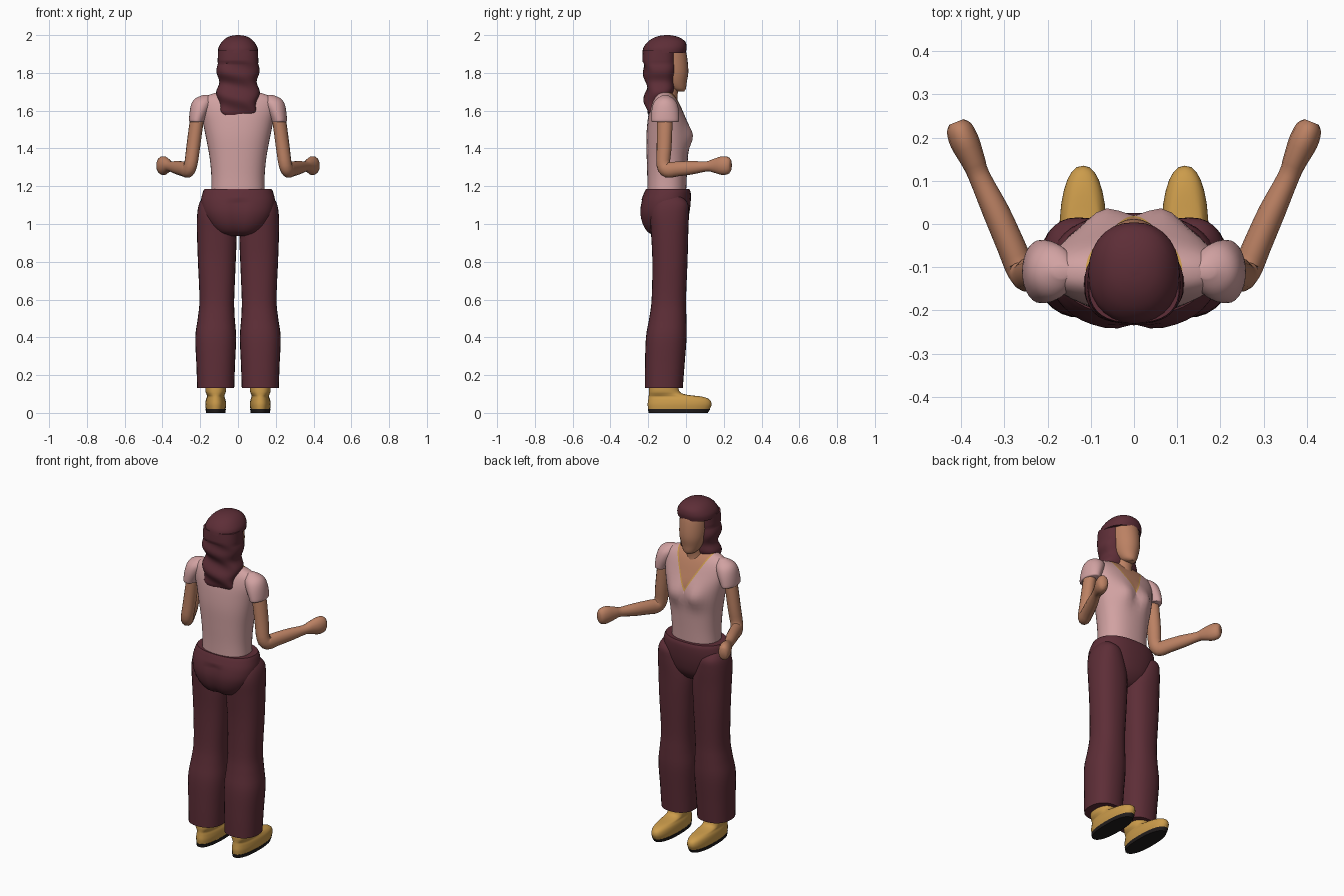
import bpy, bmesh, math
from mathutils import Vector

def material(name, rgb):
    m = bpy.data.materials.new(name)
    m.diffuse_color = (*rgb, 1)
    return m

SKIN = material("skin", (0.50, 0.22, 0.125))
PINK = material("pink cloth", (0.64, 0.36, 0.36))
WINE = material("wine cloth and hair", (0.11, 0.027, 0.038))
GOLD = material("gold leather", (0.60, 0.33, 0.07))
BLACK = material("black sole", (0.015, 0.012, 0.012))

def smooth_rows(rows, steps):
    """Catmull-Rom interpolation of number tuples."""
    out = []
    for i in range(len(rows) - 1):
        a, b, c, d = rows[max(i - 1, 0)], rows[i], rows[i + 1], rows[min(i + 2, len(rows) - 1)]
        for k in range(steps):
            t = k / steps
            out.append(tuple(0.5 * (2 * q + (r - p) * t + (2 * p - 5 * q + 4 * r - s) * t * t
                                    + (3 * q - p - 3 * r + s) * t ** 3) for p, q, r, s in zip(a, b, c, d)))
    return out + [rows[-1]]

def skin_rings(name, rings, mat):
    bm = bmesh.new()
    vs = [[bm.verts.new(p) for p in ring] for ring in rings]
    n = len(vs[0])
    for a, b in zip(vs, vs[1:]):
        for i in range(n):
            bm.faces.new((a[i], a[(i + 1) % n], b[(i + 1) % n], b[i]))
    bm.faces.new(vs[0])
    bm.faces.new(vs[-1])
    bmesh.ops.recalc_face_normals(bm, faces=bm.faces[:])
    me = bpy.data.meshes.new(name)
    bm.to_mesh(me)
    bm.free()
    me.materials.append(mat)
    ob = bpy.data.objects.new(name, me)
    bpy.context.collection.objects.link(ob)
    bpy.context.view_layer.objects.active = ob
    bpy.ops.object.select_all(action='DESELECT')
    ob.select_set(True)
    bpy.ops.object.shade_smooth_by_angle(angle=math.radians(45))
    return ob

def loft(name, rows, mat, side=1, n=28, e=2.0, steps=4, shape=None):
    """Rows are (z, centre x, half width, back y, front y)."""
    rings = []
    for z, cx, rx, y0, y1 in smooth_rows(rows, steps):
        ring = []
        for i in range(n):
            a = 2 * math.pi * i / n
            c, s = math.cos(a), math.sin(a)
            x = side * (cx + rx * math.copysign(abs(c) ** (2 / e), c))
            y = (y0 + y1) / 2 + (y1 - y0) / 2 * math.copysign(abs(s) ** (2 / e), s)
            p = Vector((x, y, z))
            ring.append(shape(p, s) if shape else p)
        rings.append(ring)
    return skin_rings(name, rings, mat)

def arm(name, rows, mat, side, n=14):
    """Rows are (x, y, z, sideways radius, other radius)."""
    rows = smooth_rows(rows, 3)
    pts = [Vector(r[:3]) for r in rows]
    u = Vector((0.93, -0.37, 0))
    rings = []
    for i, r in enumerate(rows):
        t = (pts[min(i + 1, len(pts) - 1)] - pts[max(i - 1, 0)]).normalized()
        v = t.cross(u).normalized()
        ring = [pts[i] + u * r[3] * math.cos(2 * math.pi * k / n) + v * r[4] * math.sin(2 * math.pi * k / n)
                for k in range(n)]
        rings.append([Vector((side * p.x, p.y, p.z)) for p in ring])
    return skin_rings(name, rings, mat)

# Shirt body with a bust, waist to collar
def bust(p, s):
    if s > 0:
        p.y += 0.028 * s * math.exp(-((abs(p.x) - 0.07) / 0.05) ** 2 - ((p.z - 1.465) / 0.06) ** 2)
    return p

shirt = loft("shirt", [(1.16, 0, .142, -.205, .0), (1.25, 0, .141, -.205, .004), (1.35, 0, .15, -.208, .01),
                       (1.45, 0, .168, -.21, .016), (1.53, 0, .184, -.205, .008), (1.60, 0, .198, -.195, -.018),
                       (1.65, 0, .195, -.18, -.042), (1.68, 0, .16, -.165, -.062), (1.70, 0, .10, -.15, -.08)],
             PINK, n=40, e=2.3, shape=bust)

# Cut the V neckline and its thin gold trim into the shirt front
shirt.data.materials.append(SKIN)
shirt.data.materials.append(GOLD)
bm = bmesh.new()
bm.from_mesh(shirt.data)
SLOPE = 0.53
for low in (1.50, 1.485):
    for s in (1, -1):
        front = [f for f in bm.faces if f.calc_center_median().y > -0.11 and f.calc_center_median().z > 1.42]
        geom = list({g for f in front for g in (*f.verts, *f.edges)}) + front
        bmesh.ops.bisect_plane(bm, geom=geom, plane_co=(0, 0, low), plane_no=(s, 0, -SLOPE))
for f in bm.faces:
    c = f.calc_center_median()
    if c.y > -0.11 and c.z > 1.42:
        if abs(c.x) < (c.z - 1.50) * SLOPE:
            f.material_index = 1
        elif abs(c.x) < (c.z - 1.485) * SLOPE:
            f.material_index = 2
bm.to_mesh(shirt.data)
bm.free()

# Neck and face
loft("neck", [(1.62, 0, .06, -.15, -.04), (1.68, 0, .052, -.15, -.045), (1.76, 0, .05, -.14, -.03)], SKIN)
loft("face", [(1.702, 0, .02, -.05, -.01), (1.715, 0, .04, -.09, -.001), (1.75, 0, .06, -.13, .004),
              (1.80, 0, .073, -.15, .012), (1.86, 0, .077, -.16, .009), (1.92, 0, .075, -.16, -.002),
              (1.95, 0, .06, -.15, -.02)], SKIN, n=24)

# Hair: crown with fringe, and the long wavy fall behind
loft("hair_crown", [(1.905, 0, .106, -.231, -.002), (1.935, 0, .103, -.225, .004), (1.965, 0, .085, -.202, -.004),
                    (1.985, 0, .062, -.172, -.03), (1.996, 0, .035, -.14, -.062), (2.0, 0, .008, -.11, -.09)],
     WINE, e=2.2)

def wave(p, s):
    w = math.sin(p.z * 52 + p.x * 14)
    if p.z < 1.86:
        p.x += 0.005 * w
        if s < 0:
            p.y += 0.008 * w * -s
    return p

loft("hair_fall", [(1.578, 0, .075, -.20, -.16), (1.60, 0, .095, -.212, -.14), (1.65, 0, .102, -.218, -.10),
                   (1.70, 0, .111, -.215, -.066), (1.75, 0, .104, -.212, -.06), (1.80, 0, .109, -.223, -.052),
                   (1.86, 0, .108, -.231, -.05), (1.92, 0, .105, -.228, -.05)],
     WINE, n=36, e=2.6, steps=6, shape=wave)

# Trouser seat, with a shallow cleft behind
def cleft(p, s):
    if s < 0 and p.z < 1.13:
        p.y += 0.014 * math.exp(-(p.x / 0.03) ** 2)
    return p

loft("trouser_seat", [(0.937, 0, .07, -.165, -.06), (0.955, 0, .115, -.205, -.03), (1.0, 0, .158, -.234, .002),
                      (1.06, 0, .188, -.246, .018), (1.12, 0, .196, -.238, .025), (1.165, 0, .187, -.222, .025),
                      (1.185, 0, .178, -.212, .018)], WINE, n=40, e=2.3, shape=cleft)

for side, tag in ((1, "right"), (-1, "left")):
    # Flared trouser leg
    loft("trouser_leg_" + tag, [(0.132, .118, .098, -.217, -.017), (0.25, .118, .102, -.217, -.008),
                                (0.40, .118, .108, -.212, .003), (0.50, .115, .098, -.195, .002),
                                (0.60, .112, .092, -.182, .0), (0.80, .112, .1, -.178, .008),
                                (0.95, .113, .104, -.185, .012), (1.05, .125, .091, -.19, .015),
                                (1.11, .135, .07, -.175, .01), (1.15, .145, .035, -.14, -.03)],
         WINE, side, e=2.3)
    # Shoe and sole
    loft("shoe_" + tag, [(0.018, .118, .052, -.20, .125), (0.045, .118, .055, -.203, .135),
                         (0.07, .118, .052, -.20, .125), (0.086, .118, .046, -.198, .085),
                         (0.097, .118, .048, -.197, .0), (0.115, .118, .054, -.197, -.035),
                         (0.16, .118, .056, -.195, -.04)], GOLD, side, e=2.3)
    loft("sole_" + tag, [(0.0, .118, .051, -.198, .115), (0.02, .118, .054, -.202, .128)], BLACK, side, e=2.3, steps=1)
    # Short sleeve
    loft("sleeve_" + tag, [(1.54, .215, .038, -.178, -.042), (1.55, .217, .042, -.183, -.037),
                           (1.60, .203, .052, -.182, -.038), (1.64, .19, .055, -.172, -.048),
                           (1.665, .18, .045, -.152, -.068), (1.682, .165, .022, -.125, -.095)], PINK, side)
    # Bent arm ending in a fist
    arm("arm_" + tag, [(.205, -.113, 1.62, .036, .042), (.222, -.113, 1.52, .036, .042),
                       (.238, -.116, 1.40, .036, .04), (.25, -.12, 1.315, .035, .037),
                       (.265, -.098, 1.287, .034, .042), (.285, -.05, 1.291, .033, .04),
                       (.32, .03, 1.298, .031, .036), (.358, .11, 1.305, .025, .027),
                       (.372, .145, 1.308, .028, .036), (.392, .19, 1.309, .034, .05),
                       (.405, .222, 1.31, .03, .046), (.411, .236, 1.31, .018, .03)], SKIN, side)
